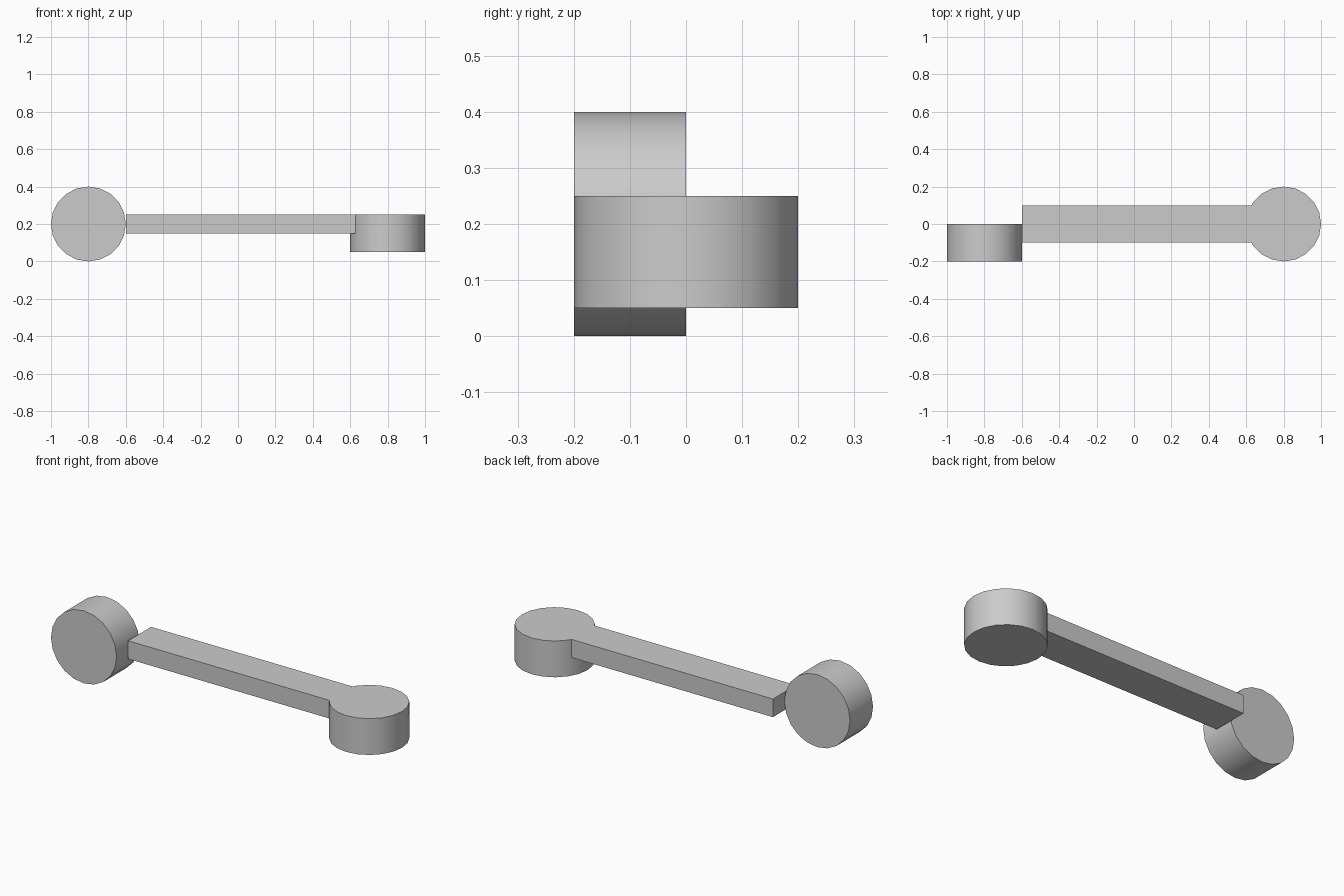
import bpy
import math

cube = bpy.data.objects.get("Cube")
if cube:
    bpy.data.objects.remove(cube, do_unlink=True)

SIDES = 20
RADIUS = 0.2
THICK = 0.2

grey = bpy.data.materials.new("light_grey")
grey.use_nodes = True
grey.diffuse_color = (0.6, 0.6, 0.6, 1)
grey.node_tree.nodes["Principled BSDF"].inputs["Base Color"].default_value = (0.6, 0.6, 0.6, 1)


def prism(name, outline, depth):
    """Extrude a counter-clockwise XY outline, centred on z = 0."""
    n = len(outline)
    verts = [(x, y, z) for z in (-depth / 2, depth / 2) for x, y in outline]
    faces = [list(range(n))[::-1], list(range(n, 2 * n))]
    faces += [(i, (i + 1) % n, n + (i + 1) % n, n + i) for i in range(n)]
    mesh = bpy.data.meshes.new(name)
    mesh.from_pydata(verts, [], faces)
    mesh.materials.append(grey)
    obj = bpy.data.objects.new(name, mesh)
    bpy.context.collection.objects.link(obj)
    return obj


def smooth(obj):
    bpy.ops.object.select_all(action='DESELECT')
    obj.select_set(True)
    bpy.context.view_layer.objects.active = obj
    bpy.ops.object.shade_smooth_by_angle(angle=math.radians(30))


circle = [(RADIUS * math.cos(math.tau * i / SIDES), RADIUS * math.sin(math.tau * i / SIDES))
          for i in range(SIDES)]

# Upright disc, its axis running front to back
upright_disc = prism("upright_disc", circle, THICK)
upright_disc.rotation_euler.x = math.pi / 2
upright_disc.location = (-0.8, -0.1, 0.2)
smooth(upright_disc)

# Flat-lying disc at the other end
flat_disc = prism("flat_disc", circle, THICK)
flat_disc.location = (0.8, 0, 0.15)
smooth(flat_disc)

# Bar whose right end is scooped to fit the flat disc
bar = prism("connecting_bar", [(-0.6, -0.1), (0.629, -0.1), (0.61, -0.062), (0.6, 0),
                               (0.61, 0.062), (0.629, 0.1), (-0.6, 0.1)], 0.1)
bar.location.z = 0.2
